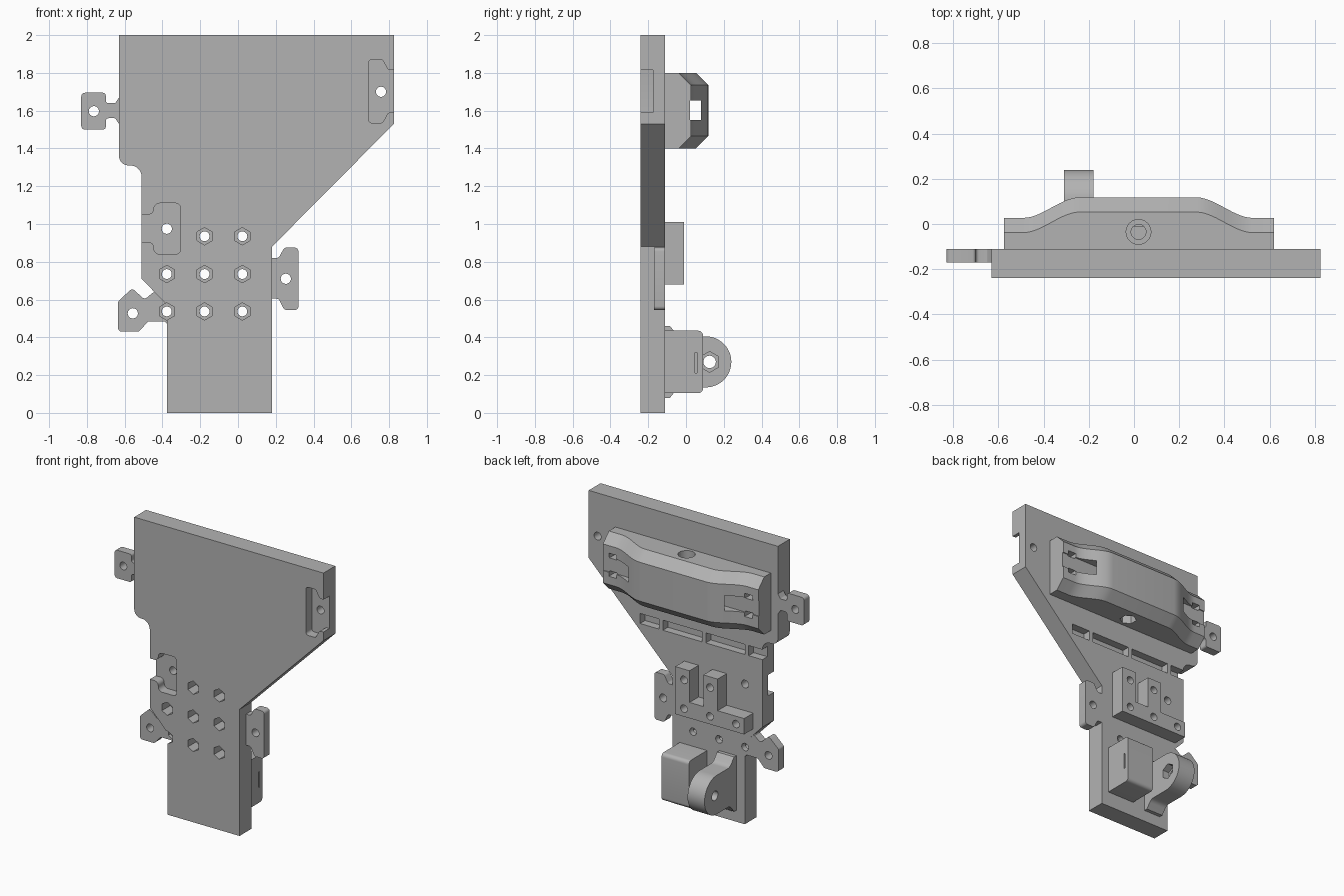
import bpy, bmesh, math
from mathutils import Vector

if "Cube" in bpy.data.objects:
    bpy.data.objects.remove(bpy.data.objects["Cube"])

grey = bpy.data.materials.new("plain_grey")
grey.diffuse_color = (0.45, 0.45, 0.45, 1)
grey.use_nodes = True
grey.node_tree.nodes["Principled BSDF"].inputs["Base Color"].default_value = grey.diffuse_color

FRONT, BACK = -0.24, -0.11      # mounting plate faces


def fillet(pts, steps=6):
    """Round the corners of an outline; each point is (u, v) or (u, v, radius)."""
    out, n = [], len(pts)
    for i, p in enumerate(pts):
        c = Vector(p[:2])
        if len(p) < 3:
            out.append(c)
            continue
        d1 = (Vector(pts[i - 1][:2]) - c).normalized()
        d2 = (Vector(pts[(i + 1) % n][:2]) - c).normalized()
        half = d1.angle(d2) / 2
        t = p[2] / math.tan(half)
        centre = c + (d1 + d2).normalized() * (p[2] / math.sin(half))
        a, b = c + d1 * t - centre, c + d2 * t - centre
        sweep = math.pi - 2 * half
        for k in range(steps + 1):
            f = k / steps
            out.append(centre + (a * math.sin((1 - f) * sweep) + b * math.sin(f * sweep)) / math.sin(sweep))
    return out


def finish(name, bm):
    bmesh.ops.recalc_face_normals(bm, faces=bm.faces)
    mesh = bpy.data.meshes.new(name)
    bm.to_mesh(mesh)
    bm.free()
    mesh.materials.append(grey)
    ob = bpy.data.objects.new(name, mesh)
    bpy.context.collection.objects.link(ob)
    return ob


def prism(name, pts, axis, lo, hi):
    """Extrude an outline along an axis between lo and hi."""
    place = {"x": lambda u, v, t: (t, u, v),
             "y": lambda u, v, t: (u, t, v),
             "z": lambda u, v, t: (u, v, t)}[axis]
    bm = bmesh.new()
    outline = fillet(pts)
    ends = [[bm.verts.new(place(p[0], p[1], t)) for p in outline] for t in (lo, hi)]
    n = len(outline)
    for ring in ends:
        bm.faces.new(ring)
    for i in range(n):
        j = (i + 1) % n
        bm.faces.new((ends[0][i], ends[0][j], ends[1][j], ends[1][i]))
    return finish(name, bm)


def rect(u0, u1, v0, v1):
    return [(u0, v0), (u1, v0), (u1, v1), (u0, v1)]


def disc(u, v, r, sides=24):
    return [(u + r * math.sin(2 * math.pi * k / sides), v + r * math.cos(2 * math.pi * k / sides))
            for k in range(sides)]


def cut(ob, pts, axis, lo, hi):
    cutter = prism("cutter", pts, axis, lo, hi)
    mod = ob.modifiers.new("cut", "BOOLEAN")
    mod.operation, mod.solver, mod.object = "DIFFERENCE", "EXACT", cutter
    bpy.context.view_layer.objects.active = ob
    bpy.ops.object.modifier_apply(modifier=mod.name)
    bpy.data.objects.remove(cutter)


# Mounting plate
plate = prism("mounting_plate", [
    (-0.63, 2), (0.825, 2), (0.825, 1.53), (0.18, 0.88), (0.18, 0), (-0.375, 0),
    (-0.375, 0.57), (-0.51, 0.71), (-0.51, 1.31, 0.06), (-0.63, 1.31, 0.05)], "y", FRONT, BACK)

# Front pockets that receive matching tabs
cut(plate, [(0.69, 1.535, 0.02), (0.765, 1.535, 0.02), (0.795, 1.59, 0.02), (0.9, 1.59),
            (0.9, 1.815), (0.795, 1.815, 0.02), (0.765, 1.87, 0.02), (0.69, 1.87, 0.02)],
    "y", -0.3, -0.175)
cut(plate, [(-0.305, 0.84, 0.025), (-0.445, 0.84, 0.03), (-0.445, 0.905, 0.03), (-0.6, 0.905),
            (-0.6, 1.05), (-0.445, 1.05, 0.03), (-0.445, 1.11, 0.03), (-0.305, 1.11, 0.025)],
    "y", -0.3, -0.175)
for x, z in ((0.757, 1.70), (-0.377, 0.975)):
    cut(plate, disc(x, z, 0.027), "y", -0.3, 0.1)

# Rear groove, split by short ribs
for x0, x1 in ((0.285, 0.43), (-0.045, 0.255), (-0.375, -0.075), (-0.6, -0.405)):
    cut(plate, rect(x0, x1, 1.18, 1.25), "y", -0.165, 0)

# Joining tabs
upper_tab = prism("upper_side_tab", [
    (-0.83, 1.50, 0.02), (-0.70, 1.50, 0.015), (-0.70, 1.56, 0.015), (-0.65, 1.56, 0.01),
    (-0.63, 1.53), (-0.63, 1.67), (-0.65, 1.64, 0.01), (-0.70, 1.64, 0.015),
    (-0.70, 1.695, 0.015), (-0.83, 1.695, 0.02)], "y", -0.17, BACK)
cut(upper_tab, disc(-0.763, 1.597, 0.027), "y", -0.3, 0.1)
right_tab = prism("right_side_tab", [
    (0.18, 0.605), (0.215, 0.605, 0.02), (0.245, 0.545, 0.02), (0.32, 0.545, 0.02),
    (0.32, 0.875, 0.02), (0.245, 0.875, 0.02), (0.215, 0.82, 0.02), (0.18, 0.82)],
    "y", -0.17, BACK)
cut(right_tab, disc(0.253, 0.71, 0.027), "y", -0.3, 0.1)
lower_tab = prism("lower_side_tab", [
    (-0.375, 0.47), (-0.39, 0.485), (-0.475, 0.485, 0.02), (-0.525, 0.43, 0.02),
    (-0.635, 0.43, 0.02), (-0.635, 0.59, 0.02), (-0.56, 0.66, 0.02), (-0.495, 0.60, 0.02),
    (-0.45, 0.637), (-0.44, 0.637), (-0.375, 0.57)], "y", -0.17, BACK)
cut(lower_tab, disc(-0.557, 0.527, 0.027), "y", -0.3, 0.1)

# Stepped rear block with two columns
block = prism("stepped_rear_block", [
    (-0.44, 0.68), (0.09, 0.68), (0.09, 1.01), (-0.02, 1.01), (-0.02, 0.79), (-0.126, 0.79),
    (-0.126, 1.01), (-0.236, 1.01), (-0.236, 0.79), (-0.44, 0.79)], "y", BACK, -0.01)

# Screw holes with hexagonal nut recesses in front
screws = [(x, z) for z in (0.537, 0.735, 0.935) for x in (-0.377, -0.177, 0.023)]
screws.remove((-0.377, 0.935))
for x, z in screws:
    cut(plate, disc(x, z, 0.046, 6), "y", -0.3, -0.15)
    cut(plate, disc(x, z, 0.026), "y", -0.3, 0.1)
    if z > 0.6:
        cut(block, disc(x, z, 0.026), "y", -0.3, 0.1)
cut(lower_tab, disc(-0.377, 0.537, 0.046, 6), "y", -0.3, -0.15)
cut(lower_tab, disc(-0.377, 0.537, 0.026), "y", -0.3, 0.1)

# Long saddle: chamfered section swept along x with eased shoulders
bm = bmesh.new()
low, high, ch = 0.027, 0.118, 0.065
stations = [(-0.575, low)]
for k in range(15):
    f = k / 14
    stations.append((-0.49 + 0.25 * f, low + (high - low) * (f * f * (3 - 2 * f))))
stations += [(0.525 - (s + 0.49), y) for s, y in reversed(stations[1:])]
stations.append((0.62, low))
rings = [[bm.verts.new((x, y, z)) for y, z in (
    (BACK, 1.4), (d - ch, 1.4), (d, 1.4 + ch), (d, 1.8 - ch), (d - ch, 1.8), (BACK, 1.8))]
    for x, d in stations]
for a, b in zip(rings, rings[1:]):
    for i in range(6):
        j = (i + 1) % 6
        bm.faces.new((a[i], a[j], b[j], b[i]))
bm.faces.new(rings[0])
bm.faces.new(rings[-1])
saddle = finish("long_saddle", bm)
cut(saddle, rect(0.02, 0.08, 1.55, 1.655), "x", -1, 1)              # strap tunnel
for x in (-0.5, 0.545):                                             # tie slots
    for z in (1.54, 1.665):
        cut(saddle, rect(x - 0.03, x + 0.03, z - 0.018, z + 0.018), "y", -0.04, 0.2)
cut(saddle, disc(0.02, -0.035, 0.033), "z", 1, 2)                   # vertical bolt hole
cut(saddle, disc(0.02, -0.035, 0.055), "z", 1.72, 2)
cut(saddle, disc(0.02, -0.035, 0.055, 6), "z", 1, 1.46)

# Solid lower box with a thin side slit
box = prism("lower_box", [
    (BACK, 0.105), (0.09, 0.105, 0.025), (0.09, 0.435, 0.025), (BACK, 0.435)], "x", -0.085, 0.125)
cut(box, rect(0.047, 0.057, 0.21, 0.32), "x", 0.1, 0.2)

# Rounded pivot lug with flared foot
arc = [(0.105 + 0.135 * math.sin(a), 0.27 - 0.135 * math.cos(a))
       for a in (math.pi * k / 24 for k in range(25))]
lug = prism("pivot_lug", [(BACK, 0.08), (-0.085, 0.08), (-0.04, 0.135, 0.05)] + arc +
            [(-0.04, 0.405, 0.05), (-0.085, 0.46), (BACK, 0.46)], "x", -0.31, -0.18)
cut(lug, disc(0.125, 0.27, 0.033), "x", -1, 1)
cut(lug, disc(0.125, 0.27, 0.055, 6), "x", -0.23, 0)

# Smooth the curved walls, keep real edges sharp
for ob in bpy.data.objects:
    ob.select_set(True)
bpy.context.view_layer.objects.active = plate
bpy.ops.object.shade_smooth_by_angle(angle=math.radians(30))
